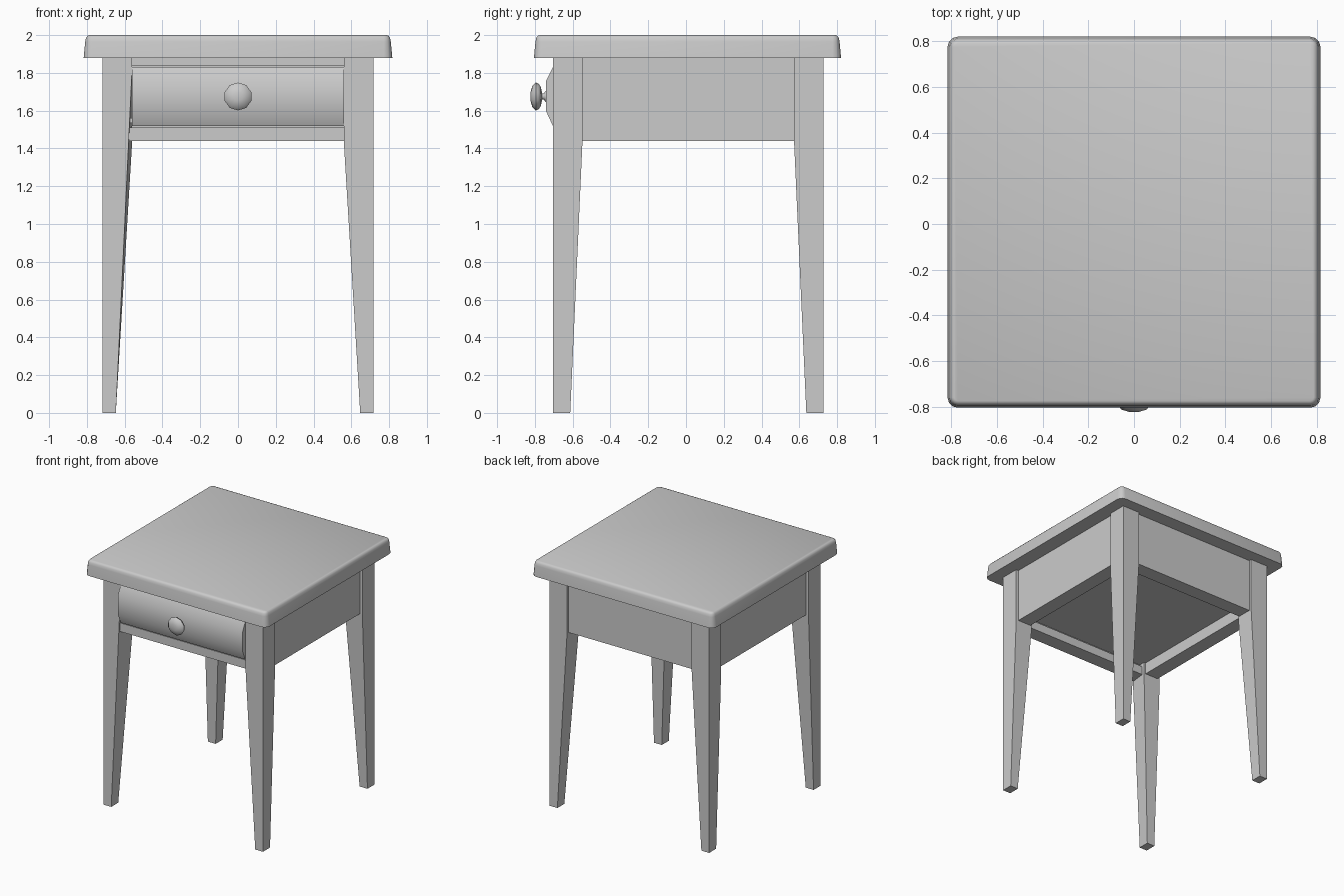
import bpy, bmesh, math
from mathutils import Matrix

cube = bpy.data.objects.get("Cube")
if cube:
    bpy.data.objects.remove(cube)

grey = bpy.data.materials.new("plain grey")
grey.use_nodes = True
GREY = (0.6, 0.6, 0.6, 1)
grey.diffuse_color = GREY
grey.node_tree.nodes["Principled BSDF"].inputs["Base Color"].default_value = GREY


def finish(name, bm, smooth=None):
    bmesh.ops.recalc_face_normals(bm, faces=bm.faces)
    mesh = bpy.data.meshes.new(name)
    bm.to_mesh(mesh)
    bm.free()
    mesh.materials.append(grey)
    obj = bpy.data.objects.new(name, mesh)
    bpy.context.collection.objects.link(obj)
    if smooth:
        bpy.ops.object.select_all(action='DESELECT')
        obj.select_set(True)
        bpy.context.view_layer.objects.active = obj
        bpy.ops.object.shade_smooth_by_angle(angle=math.radians(smooth))
    return obj


def loft(bm, rings):
    """Join equal-sized rings of points and cap both ends."""
    loops = [[bm.verts.new(p) for p in ring] for ring in rings]
    n = len(loops[0])
    for a, b in zip(loops, loops[1:]):
        for i in range(n):
            bm.faces.new((a[i], a[(i + 1) % n], b[(i + 1) % n], b[i]))
    bm.faces.new(loops[0])
    bm.faces.new(loops[-1])


def box(name, x0, x1, y0, y1, z0, z1):
    bm = bmesh.new()
    loft(bm, [[(x0, y0, z), (x1, y0, z), (x1, y1, z), (x0, y1, z)] for z in (z0, z1)])
    return finish(name, bm)


APRON, TOP = 1.44, 1.88
LEG_X, FRONT, BACK = 0.717, -0.703, 0.727

# Tapered legs: outer sides upright, inner sides slope in below the apron
for side, sx in (("left", 1), ("right", -1)):
    for end, y, sy in (("front", FRONT, 1), ("back", BACK, -1)):
        bm = bmesh.new()
        rings = []
        for z, wx, wy in ((0, 0.07, 0.09), (APRON, 0.157, 0.155), (TOP, 0.157, 0.155)):
            xo, xi, yi = sx * LEG_X, sx * (LEG_X - wx), y + sy * wy
            rings.append([[xo, y, z], [xi, y, z], [xi, yi, z], [xo, yi, z]])
        # this leg's front inner edge starts its taper higher up
        if side == "right" and end == "front":
            rings[1][1][2] = 1.84
        loft(bm, rings)
        finish(f"{end}_{side}_leg", bm)

# Aprons, slightly recessed from the legs
INSET, THICK = 0.022, 0.12
for side, s in (("left", 1), ("right", -1)):
    outer, inner = s * (LEG_X - INSET), s * (LEG_X - INSET - THICK)
    box(f"{side}_apron", min(outer, inner), max(outer, inner), -0.6, 0.62, APRON, TOP)
box("back_apron", -0.6, 0.6, BACK - INSET - THICK, BACK - INSET, APRON, TOP)

# Front rails around the drawer opening, and the panel below the drawer
box("front_lower_rail", -0.6, 0.6, FRONT + 0.01, FRONT + 0.13, APRON, 1.51)
box("front_upper_rail", -0.6, 0.6, FRONT + 0.01, FRONT + 0.13, 1.84, TOP)
box("bottom_panel", -0.6, 0.6, -0.68, 0.6, 1.535, 1.56)

# Drawer front with a raised, chamfered face
bm = bmesh.new()
section = [(-0.6, 1.52), (-0.705, 1.52), (-0.742, 1.60), (-0.742, 1.755),
           (-0.705, 1.83), (-0.6, 1.83)]
loft(bm, [[(x, y, z) for y, z in section] for x in (-0.56, 0.56)])
finish("drawer_front", bm, 35)

# Turned knob
bm = bmesh.new()
profile = [(0.03, -0.735), (0.028, -0.745), (0.016, -0.752), (0.016, -0.762),
           (0.05, -0.768), (0.068, -0.78), (0.074, -0.795), (0.058, -0.813), (0.024, -0.823)]
SIDES = 10
loft(bm, [[(r * math.sin(a), y, 1.675 + r * math.cos(a))
           for a in (i * math.tau / SIDES for i in range(SIDES))] for r, y in profile])
finish("drawer_knob", bm, 60)

# Table top: rounded corners, sides leaning in slightly, softened upper edge
bm = bmesh.new()
RADIUS, STEPS, MID_Y = 0.045, 3, 0.008
rings = []
for inset, z in ((0, TOP), (0.008, 1.965), (0.012, 1.985), (0.02, 1.996), (0.03, 2.0)):
    ring = []
    for k in range(4):
        cx = (0.817 - RADIUS) * (1 if k in (0, 3) else -1)
        cy = (0.813 - RADIUS) * (1 if k < 2 else -1) + MID_Y
        for j in range(STEPS + 1):
            a = (k + j / STEPS) * math.pi / 2
            ring.append((cx + (RADIUS - inset) * math.cos(a),
                         cy + (RADIUS - inset) * math.sin(a), z))
    rings.append(ring)
loft(bm, rings)
finish("table_top", bm, 40)
